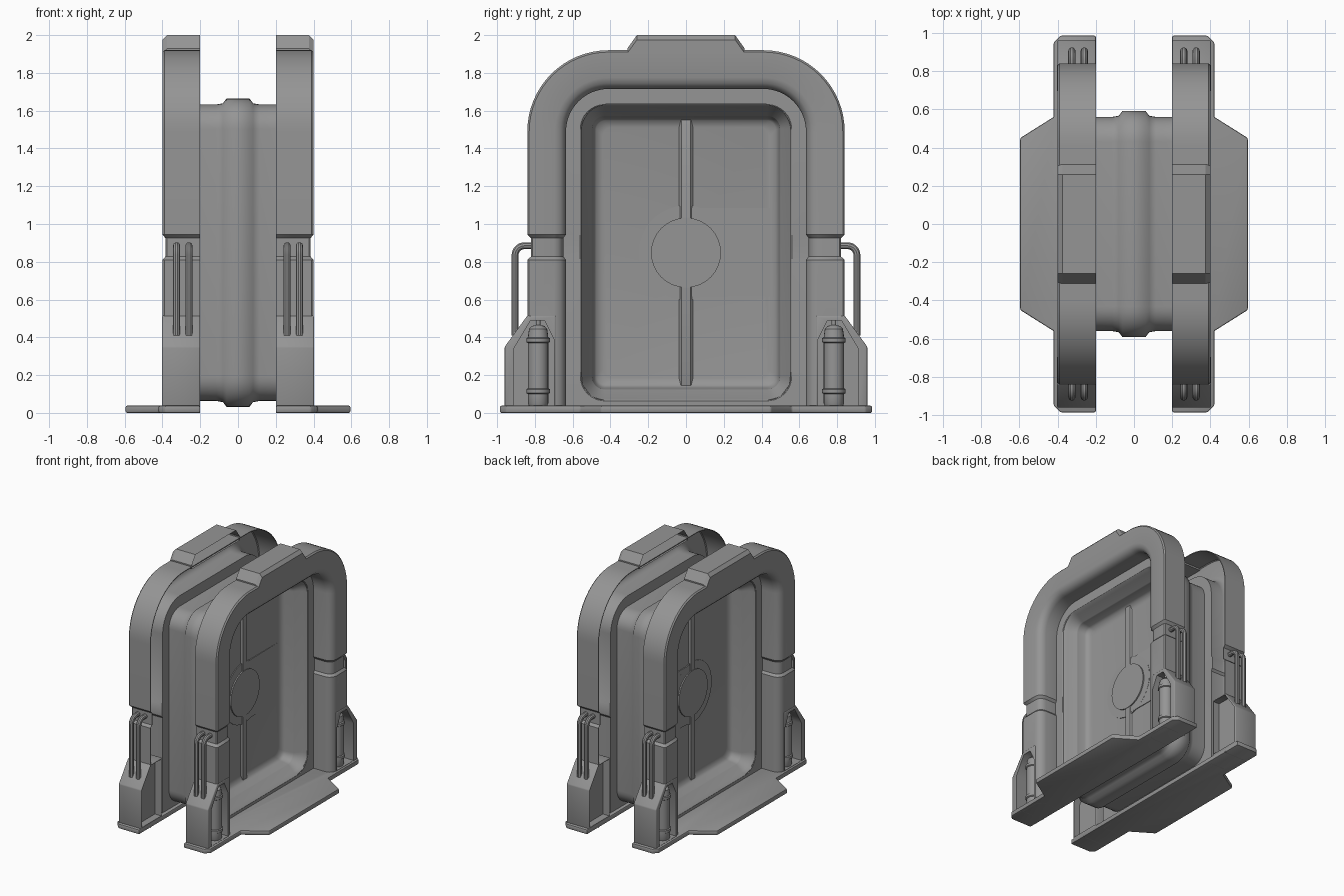
import bpy, bmesh
from math import sin, cos, pi, radians

cube = bpy.data.objects.get("Cube")
if cube:
    bpy.data.objects.remove(cube)

GREY = (0.3, 0.3, 0.3, 1)
mat = bpy.data.materials.new("plain grey")
mat.use_nodes = True
mat.diffuse_color = GREY
bsdf = next(n for n in mat.node_tree.nodes if n.type == 'BSDF_PRINCIPLED')
bsdf.inputs["Base Color"].default_value = GREY
bsdf.inputs["Roughness"].default_value = 0.6


def make(name, mesh):
    ob = bpy.data.objects.new(name, mesh)
    bpy.context.collection.objects.link(ob)
    return ob


def loft(name, loops, open_back=False):
    """Skin a list of closed loops, cap both ends; optionally drop the faces on x = 0.2."""
    bm = bmesh.new()
    rows = [[bm.verts.new(p) for p in loop] for loop in loops]
    for a, b in zip(rows, rows[1:]):
        n = len(a)
        for i in range(n):
            j = (i + 1) % n
            bm.faces.new((a[i], a[j], b[j], b[i]))
    bm.faces.new(rows[0])
    bm.faces.new(rows[-1])
    bmesh.ops.recalc_face_normals(bm, faces=bm.faces)
    if open_back:
        back = [f for f in bm.faces if all(v.co.x < .201 for v in f.verts)]
        bmesh.ops.delete(bm, geom=back, context='FACES')
    mesh = bpy.data.meshes.new(name)
    bm.to_mesh(mesh)
    bm.free()
    return make(name, mesh)


def prism(name, outline, x0, x1):
    """Extrude a (y, z) outline along x."""
    return loft(name, [[(x, y, z) for y, z in outline] for x in (x0, x1)])


def bake(ob):
    """Replace the object by its evaluated mesh."""
    bpy.context.view_layer.update()
    dg = bpy.context.evaluated_depsgraph_get()
    mesh = bpy.data.meshes.new_from_object(ob.evaluated_get(dg))
    name = ob.name
    bpy.data.objects.remove(ob)
    return make(name, mesh)


def mirrored(ob, axes):
    m = ob.modifiers.new("mirror", 'MIRROR')
    m.use_axis = ["x" in axes, "y" in axes, False]
    m.use_mirror_merge = False


def finish(ob, axes="", bevel=0, cutters=(), angle=35):
    if bevel:
        m = ob.modifiers.new("bevel", 'BEVEL')
        m.width, m.segments, m.limit_method = bevel, 2, 'ANGLE'
    for c in cutters:
        m = ob.modifiers.new("cut", 'BOOLEAN')
        m.object, m.operation, m.solver = c, 'DIFFERENCE', 'EXACT'
    if axes:
        mirrored(ob, axes)
    ob = bake(ob)
    ob.data.materials.clear()
    ob.data.materials.append(mat)
    bpy.ops.object.select_all(action='DESELECT')
    ob.select_set(True)
    bpy.context.view_layer.objects.active = ob
    bpy.ops.object.shade_smooth_by_angle(angle=radians(angle))


def end_cutter(name, outline, x0, x1):
    """Cutter repeated at both ends."""
    c = prism(name, outline, x0, x1)
    mirrored(c, "y")
    c = bake(c)
    c.hide_render = True
    return c


# Cutters in the feet: canister pocket outside, hollow at the back
cutters = [end_cutter("pocket_cutter", [(.912, .04), (.912, .34), (.822, .49), (.75, .49),
                                        (.7, .39), (.7, .04)], .265, .5),
           end_cutter("hollow_cutter", [(.95, .044), (.95, .346), (.836, .505), (.7, .505),
                                        (.7, .044)], .1, .257)]

# Arched frame: a thin channel, open at the back, swept along an arch with necked legs
section = [(.2, 0), (.39, 0), (.4, .01), (.4, .145), (.392, .175), (.37, .197),
           (.34, .205), (.235, .205), (.235, .285), (.229, .285), (.229, .199),
           (.338, .199), (.366, .191), (.386, .171), (.394, .143), (.394, .012),
           (.388, .006), (.2, .006)]


def arch_line(x, inset):
    """Points of the arch for one section point."""
    neck_x, neck = x, inset
    if inset < .206:
        neck_x, neck = .2 + (x - .2) * .92, .02 + inset * .83
    half = [(x, .84 - inset, 0), (x, .84 - inset, .81),
            (neck_x, .84 - neck, .828), (neck_x, .84 - neck, .925),
            (x, .84 - inset, .945)]
    r = .43 - inset
    for i in range(17):
        a = i * pi / 32
        half.append((x, .41 + r * cos(a), 1.49 + r * sin(a)))
    return half + [(px, -py, pz) for px, py, pz in reversed(half)]


lines = [arch_line(*s) for s in section]
finish(loft("arch_frame", list(zip(*lines))), "x", cutters=cutters)

# Cap block on top of each arch
cap = loft("arch_cap", [[(x, y, z) for x, z in
                         ((.2, 1.9), (.4, 1.9), (.4, 1.975 - d), (.375, 2 - d), (.2, 2 - d))]
                        for y, d in ((-.31, .07), (-.26, 0), (.26, 0), (.31, .07))],
           open_back=True)
finish(cap, "x", angle=30)

# Sloped foot housings with the same pockets
foot = prism("foot_housing", [(.69, .02), (.96, .02), (.96, .35), (.84, .515), (.69, .515)],
             .2, .402)
finish(foot, "xy", bevel=.006, cutters=cutters, angle=60)
for c in cutters:
    bpy.data.objects.remove(c)

# Canisters standing in the pockets
profile = [(.045, .03), (.054, .05), (.054, .1), (.062, .105), (.062, .125), (.054, .13),
           (.054, .37), (.062, .375), (.062, .395), (.054, .4), (.048, .445),
           (.034, .46), (.012, .465), (.012, .5)]
can = loft("canister", [[(.338 + r * cos(i * pi / 10), .783 + r * sin(i * pi / 10), z)
                         for i in range(20)] for r, z in profile])
finish(can, "xy")

# Bent pipes on the ends, two per leg
for tag, px in (("inner", .26), ("outer", .325)):
    path = [(px, .815, .885)]
    for i in range(9):
        a = i * pi / 16
        path.append((px, .855 + .05 * sin(a), .835 + .05 * cos(a)))
    path.append((px, .905, .41))
    curve = bpy.data.curves.new("pipe", 'CURVE')
    curve.dimensions = '3D'
    curve.bevel_depth = .019
    curve.bevel_resolution = 3
    spline = curve.splines.new('POLY')
    spline.points.add(len(path) - 1)
    for pt, co in zip(spline.points, path):
        pt.co = (*co, 1)
    finish(bake(make(tag + "_pipe", curve)), "xy")

# Base plates with a tapered step on the outer side
half = [(.2, .985), (.385, .985), (.42, .95), (.42, .56), (.595, .45)]
outline = half + [(x, -y) for x, y in reversed(half)]
plate = loft("base_plate", [[(x, y, z) for x, y in outline] for z in (0, .038)])
finish(plate, "x", bevel=.008)

# Sill closing the frame below the door
half = [(.6, .01), (.6, .22), (.555, .22), (.548, .15), (.5, .085), (.43, .066)]
sill = prism("door_sill", half + [(-y, z) for y, z in reversed(half)], .229, .235)
finish(sill, "x")


# Door shell: rounded rectangles lofted from one recessed face to the other
def round_rect(x, off):
    r = max(.13 + off, .05)
    pts = []
    for k, (sy, sz) in enumerate(((1, 1), (-1, 1), (-1, -1), (1, -1))):
        for i in range(9):
            a = k * pi / 2 + i * pi / 16
            pts.append((x, sy * (.56 + off - r) + r * cos(a),
                        .848 + sz * (.785 + off - r) + r * sin(a)))
    return pts


side = [(.05, -.12), (.06, -.085), (.08, -.072), (.14, -.063), (.15, -.06), (.2, -.012),
        (.233, -.006), (.237, 0), (.115, 0), (.08, .006), (.06, .032)]
loops = [round_rect(x, o) for x, o in side]
loops += [round_rect(-x, o) for x, o in reversed(side)]
finish(loft("door_shell", loops), angle=60)


# Door face details: disc, boss, fading cross band and vertical rib
def disc(name, r, top):
    return prism(name, [(r * cos(pi * i / 16), .848 + r * sin(pi * i / 16))
                        for i in range(32)], .03, top)


finish(disc("door_disc", .185, .066), "x")
finish(disc("door_boss", .25, .056), "x")
band = loft("door_band", [[(.03, y, .615), (x, y, .615), (x, y, 1.085), (.03, y, 1.085)]
                          for y, x in ((0, .058), (.46, .051))])
finish(band, "x")
rib = loft("door_rib", [[(x, -w, z), (x, w, z), (.04, w + .02, z), (.04, -w - .02, z)]
                        for x, w, z in ((.055, .025, .12), (.063, .025, .14),
                                        (.063, .025, 1.555), (.055, .025, 1.575))])
finish(rib, "x")
